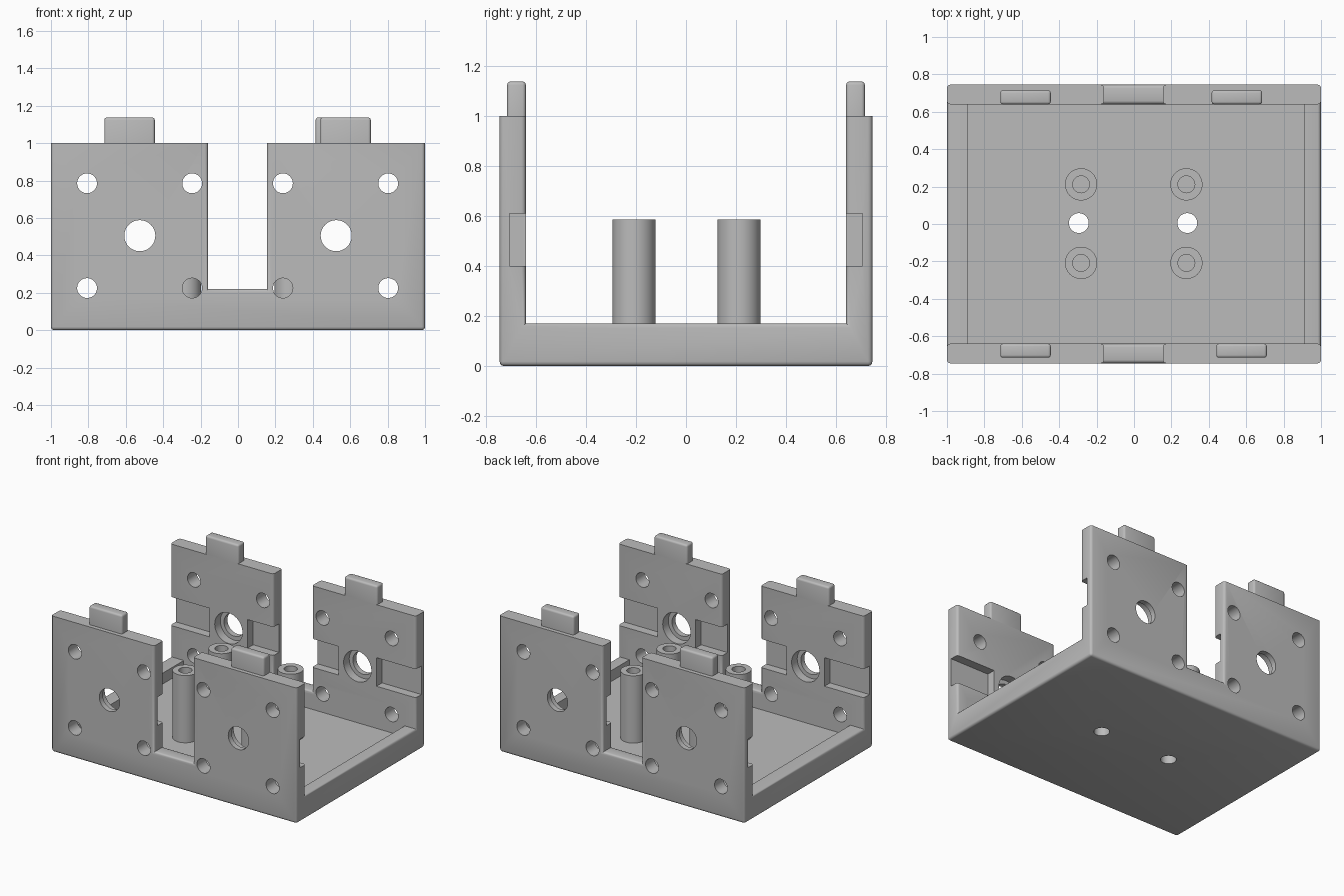
import bpy, bmesh, math
from mathutils import Matrix, Vector

if "Cube" in bpy.data.objects:
    bpy.data.objects.remove(bpy.data.objects["Cube"], do_unlink=True)

grey = bpy.data.materials.new("plain grey")
grey.use_nodes = True
colour = (0.5, 0.5, 0.5, 1)
grey.diffuse_color = colour
grey.node_tree.nodes["Principled BSDF"].inputs["Base Color"].default_value = colour

WX, WY = 1.0, 0.745        # outer half sizes
IN = 0.64                  # inner face of the walls
RIM, FLOOR, SLOT = 0.17, 0.09, 0.22
SIDES = (-1, 1)


def finish(name, bm):
    mesh = bpy.data.meshes.new(name)
    bm.normal_update()
    bm.to_mesh(mesh)
    bm.free()
    mesh.materials.append(grey)
    ob = bpy.data.objects.new(name, mesh)
    bpy.context.scene.collection.objects.link(ob)
    return ob


def box(x0, x1, y0, y1, z0, z1):
    bm = bmesh.new()
    size = (x1 - x0, y1 - y0, z1 - z0)
    mid = Vector(((x0 + x1) / 2, (y0 + y1) / 2, (z0 + z1) / 2))
    bmesh.ops.create_cube(bm, size=1, matrix=Matrix.Translation(mid) @ Matrix.Diagonal((*size, 1)))
    return bm


def rod(centre, radius, length, axis="Z"):
    bm = bmesh.new()
    turn = Matrix.Rotation(math.pi / 2, 4, "X") if axis == "Y" else Matrix()
    bmesh.ops.create_cone(bm, cap_ends=True, segments=40, radius1=radius, radius2=radius,
                          depth=length, matrix=Matrix.Translation(centre) @ turn)
    return bm


def cut(ob, bm):
    """Subtract a solid from an object and discard the cutter."""
    cutter = finish("cutter", bm)
    cutter.hide_render = True
    mod = ob.modifiers.new("cut", "BOOLEAN")
    mod.operation, mod.solver, mod.object = "DIFFERENCE", "EXACT", cutter
    bpy.context.view_layer.objects.active = ob
    bpy.ops.object.modifier_apply(modifier=mod.name)
    bpy.data.objects.remove(cutter, do_unlink=True)


def round_edges(bm, flat_z, width):
    """Round every convex edge that does not lie in the plane z = flat_z."""
    bm.normal_update()
    edges = [e for e in bm.edges
             if e.is_convex and e.calc_face_angle(0) > 0.5
             and not all(abs(v.co.z - flat_z) < 1e-4 for v in e.verts)]
    bmesh.ops.bevel(bm, geom=edges, offset=width, segments=3, profile=0.5,
                    affect="EDGES", clamp_overlap=True)


# Housing: solid block opened between the walls and through the centre slot
housing = finish("housing", box(-WX, WX, -WY, WY, 0, 1))
cut(housing, box(-2, 2, -IN, IN, RIM, 2))
cut(housing, box(-0.16, 0.155, -2, 2, SLOT, 2))
bm = bmesh.new()
bm.from_mesh(housing.data)
bmesh.ops.remove_doubles(bm, verts=bm.verts, dist=1e-5)
bmesh.ops.dissolve_limit(bm, angle_limit=0.01, verts=bm.verts, edges=bm.edges)
round_edges(bm, 1, 0.018)
bm.to_mesh(housing.data)
bm.free()

# Floor pocket and the two drain holes
cut(housing, box(-0.89, 0.91, -IN, IN, FLOOR, 0.3))
for x in (-0.295, 0.285):
    cut(housing, rod((x, 0.005, 0.05), 0.053, 0.4))

# Rail grooves on the inner wall faces, broken by a boss around each large hole
for s in SIDES:
    y0, y1 = sorted((s * 0.5, s * 0.705))
    for x0, x1 in ((-1.2, -0.68), (-0.37, 0.37), (0.68, 1.2)):
        cut(housing, box(x0, x1, y0, y1, 0.4, 0.61))

# Large wall holes with inner counterbores, and four small holes per wall panel
for x in (-0.525, 0.525):
    cut(housing, rod((x, 0, 0.505), 0.083, 2, "Y"))
    cut(housing, rod((x, 0, 0.505), 0.113, 1.41, "Y"))
for x in (-0.807, -0.245, 0.24, 0.803):
    for z in (0.225, 0.785):
        cut(housing, rod((x, 0, z), 0.053, 2, "Y"))

parts = [housing]

# Hollow mounting posts
for x in (-0.283, 0.28):
    for y in (-0.208, 0.212):
        side = "left" if x > 0 else "right"
        end = "front" if y < 0 else "back"
        post = finish(f"{end}_{side}_post", rod((x, y, (FLOOR + 0.585) / 2), 0.086, 0.585 - FLOOR))
        cut(post, rod((x, y, 0.4), 0.045, 0.6))
        parts.append(post)

# Locking tabs on top of the walls
for end, side, x in (("front", "right", -0.58), ("front", "left", 0.575),
                     ("back", "right", -0.58), ("back", "left", 0.55)):
    y0, y1 = (-0.715, -IN) if end == "front" else (IN, 0.715)
    bm = box(x - 0.135, x + 0.135, y0, y1, 1, 1.137)
    round_edges(bm, 1, 0.014)
    parts.append(finish(f"{end}_{side}_tab", bm))

# Smooth the rounded surfaces, keep the corners crisp
bpy.ops.object.select_all(action="DESELECT")
for ob in parts:
    ob.select_set(True)
bpy.context.view_layer.objects.active = housing
bpy.ops.object.shade_smooth_by_angle(angle=math.radians(35))
